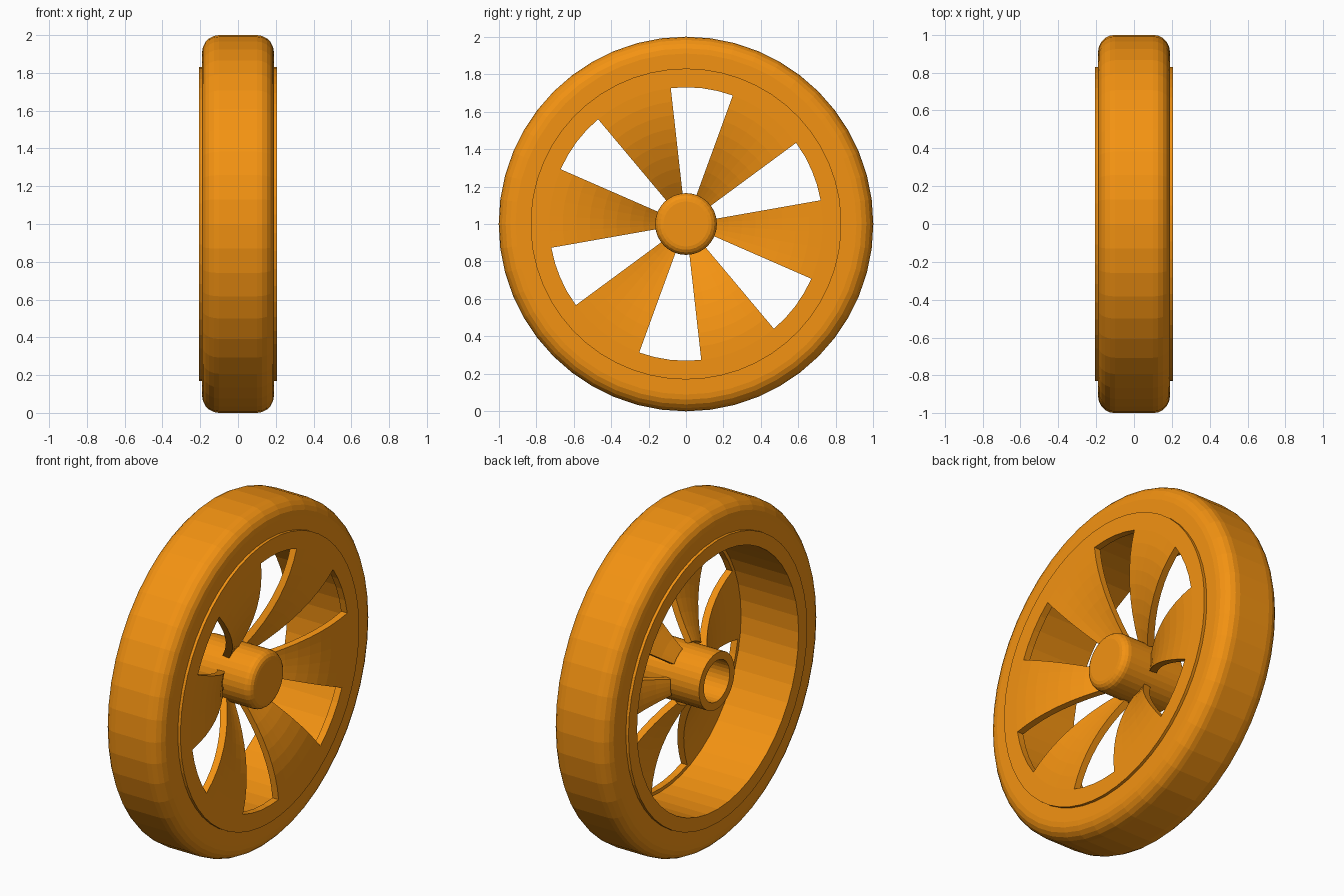
import bpy, bmesh
from math import sin, cos, pi, radians

if "Cube" in bpy.data.objects:
    bpy.data.objects.remove(bpy.data.objects["Cube"])

CENTRE_Z = 1.0

paint = bpy.data.materials.new("orange_paint")
paint.diffuse_color = (0.9, 0.29, 0.006, 1)
paint.use_nodes = True
paint.node_tree.nodes["Principled BSDF"].inputs["Base Color"].default_value = paint.diffuse_color


def ring_point(x, r, a):
    return (x, r * cos(a), r * sin(a))


def finish(name, bm, fix_normals=True):
    if fix_normals:
        bmesh.ops.recalc_face_normals(bm, faces=bm.faces)
    mesh = bpy.data.meshes.new(name)
    bm.to_mesh(mesh)
    bm.free()
    obj = bpy.data.objects.new(name, mesh)
    obj.location.z = CENTRE_Z
    mesh.materials.append(paint)
    bpy.context.collection.objects.link(obj)
    return obj


def revolve(name, profile, segments, closed=True):
    """Spin an (x, radius) profile about the x axis; open profiles get end caps."""
    bm = bmesh.new()
    loops = [[bm.verts.new(ring_point(x, r, 2 * pi * i / segments)) for i in range(segments)]
             for x, r in profile]
    pairs = list(zip(loops, loops[1:]))
    if closed:
        pairs.append((loops[-1], loops[0]))
    for p, q in pairs:
        for i in range(segments):
            j = (i + 1) % segments
            bm.faces.new((p[i], p[j], q[j], q[i]))
    if not closed:
        bm.faces.new(loops[0])
        bm.faces.new(loops[-1])
    return finish(name, bm)


def corner(cx, cr, rad, start, end, steps=4):
    """Rounded profile corner, angles measured from +x towards +radius."""
    out = []
    for i in range(steps + 1):
        a = radians(start + (end - start) * i / steps)
        out.append((cx + rad * cos(a), cr + rad * sin(a)))
    return out


# Tire with rounded shoulders
revolve("tire", [(-0.19, 0.80)] + corner(-0.10, 0.91, 0.09, 180, 90, 5)
        + corner(0.10, 0.91, 0.09, 90, 0, 5) + [(0.19, 0.80)], 48)

# Rim barrel, open at the back
revolve("rim_barrel", [(-0.207, 0.75), (-0.207, 0.83), (0.18, 0.83), (0.18, 0.75)], 48)

# Hub: rounded cap at the front, bored out from the back
revolve("hub", [(0.12, 0.12), (-0.20, 0.12), (-0.20, 0.165)]
        + corner(0.155, 0.12, 0.045, 90, 0), 32, closed=False)

# Dished spoke disc: six spokes and six windows
dish = [(0.207, 0.83), (0.207, 0.73)]
for k in range(1, 9):
    t = k / 8
    dish.append((0.207 - 0.195 * t ** 2, 0.73 - 0.575 * t))

window_steps, spoke_steps = 4, 5
angles, is_window = [], []
for s in range(6):
    base = 70 + 60 * s
    for i in range(window_steps):
        angles.append(radians(base + 26.4 * i / window_steps))
        is_window.append(True)
    for i in range(spoke_steps):
        angles.append(radians(base + 26.4 + 33.6 * i / spoke_steps))
        is_window.append(False)

bm = bmesh.new()
n = len(angles)
rows = [[bm.verts.new(ring_point(x, r, a)) for a in angles] for x, r in dish]
for k in range(len(rows) - 1):
    for i in range(n):
        if k > 0 and is_window[i]:
            continue
        j = (i + 1) % n
        bm.faces.new((rows[k][i], rows[k][j], rows[k + 1][j], rows[k + 1][i]))
bmesh.ops.delete(bm, geom=[v for v in bm.verts if not v.link_faces], context='VERTS')
bm.normal_update()
for f in bm.faces:
    if f.normal.x < 0:
        f.normal_flip()
disc = finish("spoke_disc", bm, fix_normals=False)
solid = disc.modifiers.new("thickness", 'SOLIDIFY')
solid.thickness = 0.04
solid.offset = -1
